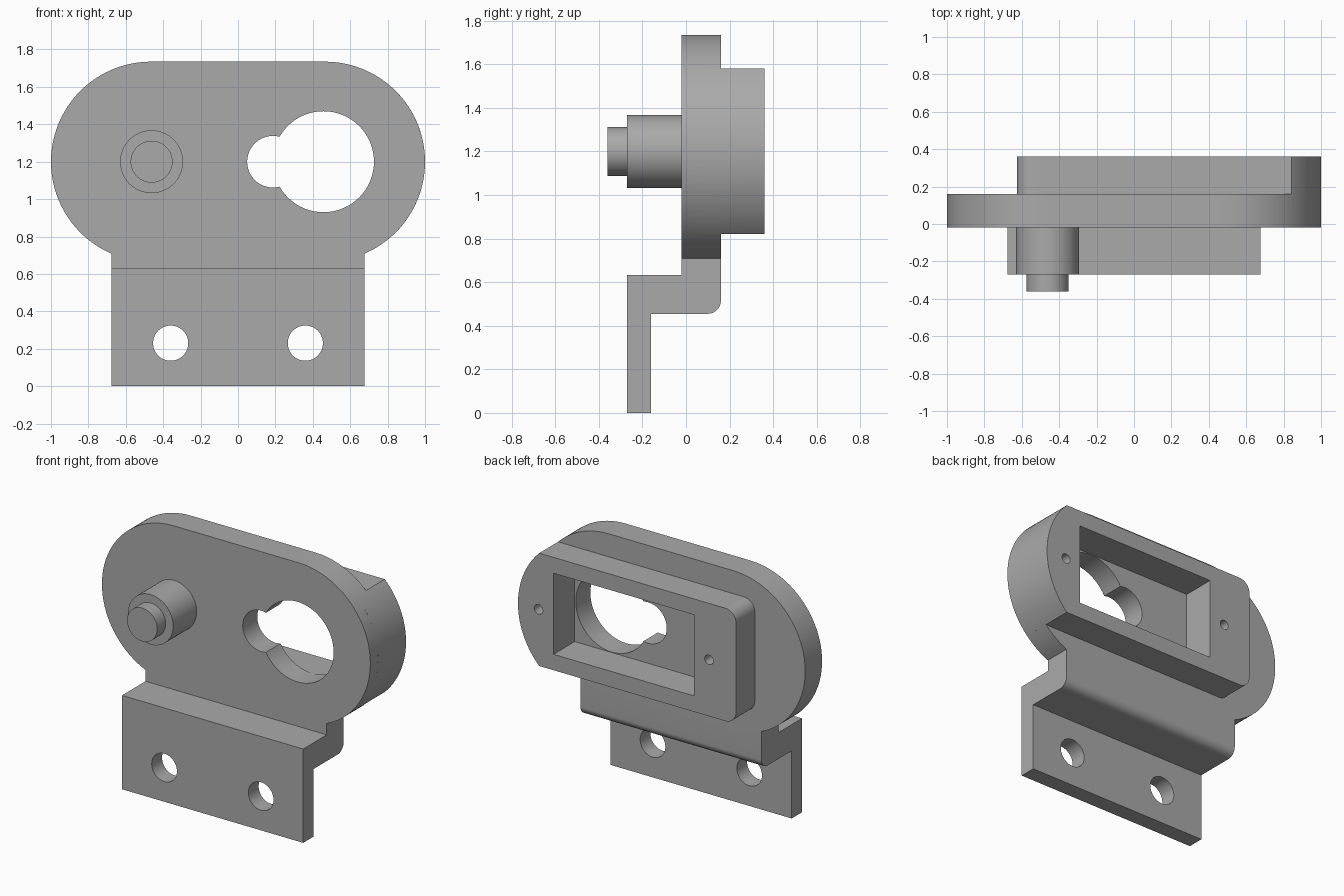
import bpy, bmesh, math
from mathutils import Vector

if "Cube" in bpy.data.objects:
    bpy.data.objects.remove(bpy.data.objects["Cube"])

grey = bpy.data.materials.new("plain_grey")
grey.use_nodes = True
colour = (0.4, 0.4, 0.4, 1)
grey.diffuse_color = colour
grey.node_tree.nodes["Principled BSDF"].inputs["Base Color"].default_value = colour

CZ = 1.2          # height of the plate centre line
CX, R = 0.465, 0.535
FRONT, BACK, REAR = -0.02, 0.16, 0.36


def arc(x, z, r, start, end, steps=48):
    """Points on an arc, angles in degrees."""
    angles = [math.radians(start + (end - start) * i / steps) for i in range(steps + 1)]
    return [(x + r * math.cos(a), z + r * math.sin(a)) for a in angles]


def extrude(name, points, low, high, axis="y"):
    """Extrude a closed profile: (x, z) along y, or (y, z) along x."""
    bm = bmesh.new()
    place = (lambda p: (p[0], low, p[1])) if axis == "y" else (lambda p: (low, p[0], p[1]))
    face = bm.faces.new([bm.verts.new(place(p)) for p in points])
    shift = Vector((0, high - low, 0) if axis == "y" else (high - low, 0, 0))
    grown = bmesh.ops.extrude_face_region(bm, geom=[face])["geom"]
    bmesh.ops.translate(bm, vec=shift, verts=[v for v in grown if isinstance(v, bmesh.types.BMVert)])
    bmesh.ops.recalc_face_normals(bm, faces=bm.faces)
    mesh = bpy.data.meshes.new(name)
    bm.to_mesh(mesh)
    bm.free()
    mesh.materials.append(grey)
    obj = bpy.data.objects.new(name, mesh)
    bpy.context.collection.objects.link(obj)
    return obj


def disc(name, x, z, r, low, high):
    return extrude(name, arc(x, z, r, 0, 360, 64)[:-1], low, high)


def combine(target, other, operation):
    """Apply a boolean and remove the helper."""
    other.hide_render = True
    bpy.context.view_layer.objects.active = target
    mod = target.modifiers.new(operation, "BOOLEAN")
    mod.operation, mod.object, mod.solver = operation, other, "EXACT"
    bpy.ops.object.modifier_apply(modifier=mod.name)
    bpy.data.objects.remove(other)


def smooth(obj):
    bpy.ops.object.select_all(action="DESELECT")
    obj.select_set(True)
    bpy.context.view_layer.objects.active = obj
    bpy.ops.object.shade_smooth_by_angle(angle=math.radians(30))


# Rounded main plate
body = extrude("mount_body", arc(CX, CZ, R, -90, 90) + arc(-CX, CZ, R, 90, 270), FRONT, BACK)

# Rear housing: follows the plate's round end, small rounded corners at the other
half, left, corner = 0.38, -0.625, 0.08
sweep = math.degrees(math.asin(half / R))
housing = extrude("housing",
                  arc(CX, CZ, R, -sweep, sweep)
                  + arc(left + corner, CZ + half - corner, corner, 90, 180, 12)
                  + arc(left + corner, CZ - half + corner, corner, 180, 270, 12),
                  BACK - 0.1, REAR)
combine(body, housing, "UNION")

# Stepped foot: neck, shelf and hanging flange
foot = extrude("foot",
               [(-0.27, 0), (-0.16, 0), (-0.16, 0.455)]
               + arc(BACK - 0.06, 0.515, 0.06, -90, 0, 12)
               + [(BACK, 0.85), (FRONT, 0.85), (FRONT, 0.632), (-0.27, 0.632)],
               -0.675, 0.675, axis="x")
combine(body, foot, "UNION")

# Rear pocket
x0, x1, h = -0.31, 0.735, 0.273
pocket = extrude("pocket_cutter", [(x0, CZ - h), (x1, CZ - h), (x1, CZ + h), (x0, CZ + h)], 0.135, 0.5)
combine(body, pocket, "DIFFERENCE")

# Keyhole, blind screw holes and flange holes: x, z, radius, y range
for x, z, r, low, high in [(0.457, CZ, 0.27, -0.2, 0.25), (0.187, CZ, 0.138, -0.2, 0.25),
                           (0.847, CZ, 0.032, 0.12, 0.5), (-0.423, CZ, 0.032, 0.12, 0.5),
                           (0.36, 0.23, 0.094, -0.4, 0), (-0.36, 0.23, 0.094, -0.4, 0)]:
    combine(body, disc("hole_cutter", x, z, r, low, high), "DIFFERENCE")
smooth(body)

# Stepped peg on the front
peg = disc("peg", -0.462, CZ, 0.168, -0.27, FRONT)
combine(peg, disc("peg_tip", -0.462, CZ, 0.112, -0.36, -0.2), "UNION")
smooth(peg)
